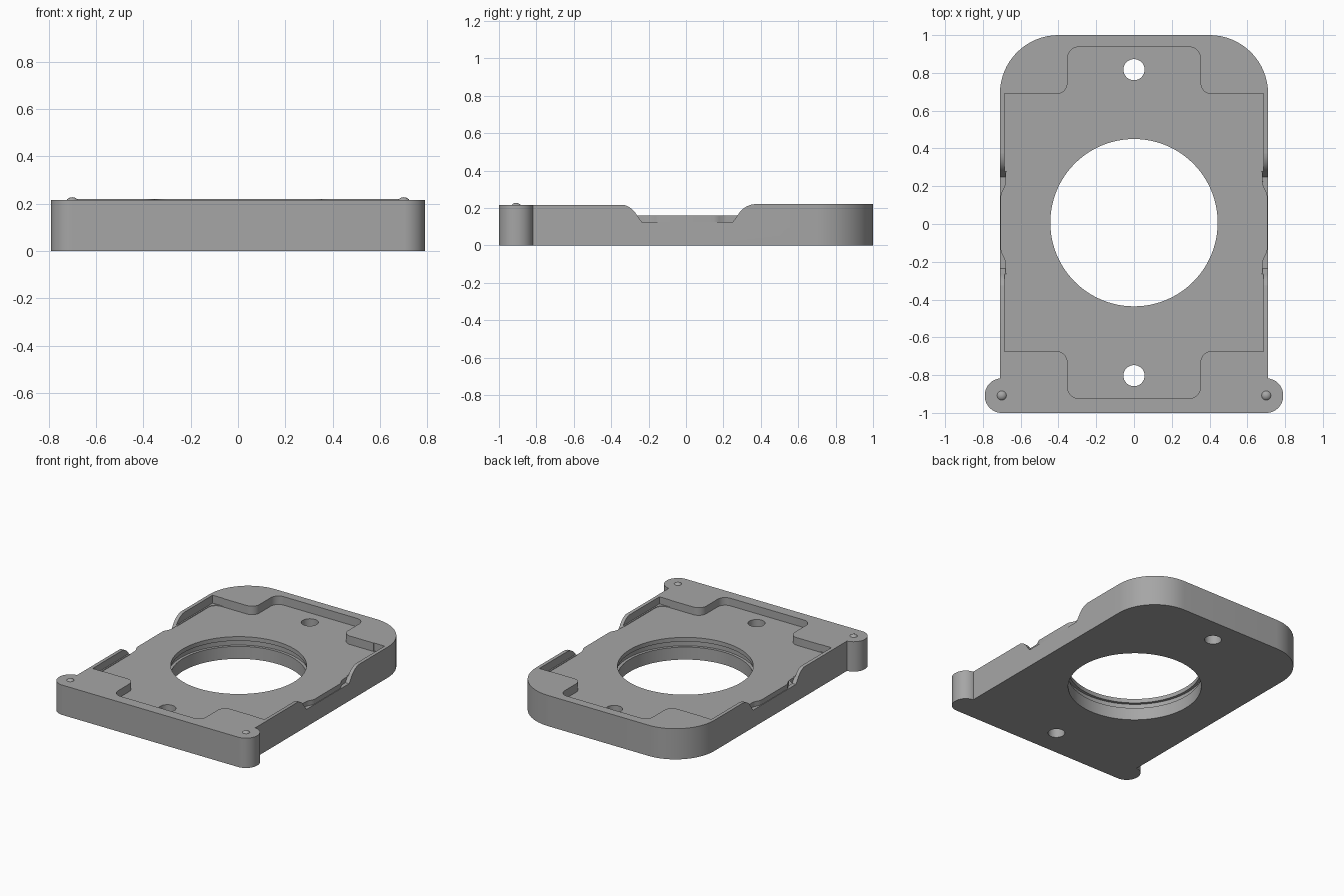
import bpy, bmesh, math
from mathutils import Vector, Matrix

if "Cube" in bpy.data.objects:
    bpy.data.objects.remove(bpy.data.objects["Cube"])

CY = 0.007                      # centre line of the pocket and bore
FLOOR, TOP, TOP_FRONT = 0.16, 0.221, 0.215

grey = bpy.data.materials.new("mid grey")
grey.diffuse_color = (0.38, 0.38, 0.38, 1)
grey.use_nodes = True
grey.node_tree.nodes["Principled BSDF"].inputs["Base Color"].default_value = grey.diffuse_color


def fillet(corners, seg=10):
    """Closed outline from (x, y, radius) corners."""
    pts, n = [], len(corners)
    for i, (x, y, r) in enumerate(corners):
        p = Vector((x, y))
        if r == 0:
            pts.append(p)
            continue
        a = (Vector(corners[i - 1][:2]) - p).normalized()
        b = (Vector(corners[(i + 1) % n][:2]) - p).normalized()
        half = a.angle(b) / 2
        c = p + (a + b).normalized() * (r / math.sin(half))
        t = r / math.tan(half)
        u, v = p + a * t - c, p + b * t - c
        sweep = u.angle(v)
        for k in range(seg + 1):
            f = k / seg
            pts.append(c + (u * math.sin((1 - f) * sweep) + v * math.sin(f * sweep)) / math.sin(sweep))
    return pts


def prism(name, outline, z0, z1, top=None):
    """Solid between an outline at z0 and a matching one at z1."""
    bm = bmesh.new()
    lo = [bm.verts.new((p[0], p[1], z0)) for p in outline]
    hi = [bm.verts.new((p[0], p[1], z1)) for p in (top or outline)]
    bm.faces.new(lo[::-1])
    bm.faces.new(hi)
    for i in range(len(lo)):
        j = (i + 1) % len(lo)
        bm.faces.new((lo[i], lo[j], hi[j], hi[i]))
    bmesh.ops.recalc_face_normals(bm, faces=bm.faces)
    me = bpy.data.meshes.new(name)
    bm.to_mesh(me)
    bm.free()
    ob = bpy.data.objects.new(name, me)
    bpy.context.collection.objects.link(ob)
    me.materials.append(grey)
    return ob


def circle(r, y, n):
    return [(r * math.cos(2 * math.pi * k / n), y + r * math.sin(2 * math.pi * k / n)) for k in range(n)]


def box(x0, x1, y0, y1):
    return [(x0, y0), (x1, y0), (x1, y1), (x0, y1)]


def activate(ob):
    bpy.ops.object.select_all(action='DESELECT')
    ob.select_set(True)
    bpy.context.view_layer.objects.active = ob


def cut(ob, cutter):
    activate(ob)
    m = ob.modifiers.new("cut", 'BOOLEAN')
    m.operation, m.solver, m.object = 'DIFFERENCE', 'EXACT', cutter
    bpy.ops.object.modifier_apply(modifier=m.name)
    bpy.data.objects.remove(cutter)


# Base plate: large round corners at the back, round ears at the front
right = [(0.79, -1, 0.09), (0.79, -0.817, 0.09), (0.71, -0.817, 0), (0.71, 1, 0.31)]
left = [(-x, y, r) for x, y, r in reversed(right)]
plate = prism("base_plate", fillet(right + left, 16), 0, TOP)

# Slightly lower front half
cut(plate, prism("front_step", box(-1, 1, -1.2, 0), TOP_FRONT, 0.4))

# Cross-shaped pocket with rounded corners, and its square-cornered side reliefs
quarter = [(0.675, 0.68, 0.06), (0.352, 0.68, 0.06), (0.352, 0.93, 0.06)]
upper = quarter + [(-x, y, r) for x, y, r in reversed(quarter)]
pocket = upper + [(-x, -y, r) for x, y, r in upper]
cut(plate, prism("pocket", [(p.x, p.y + CY) for p in fillet(pocket)], FLOOR, 0.4))
for s in (-1, 1):
    cut(plate, prism("side_relief", box(*sorted((s * 0.6, s * 0.685)), CY - 0.683, CY + 0.683), FLOOR + 0.004, 0.4))

# Side openings with rounded shoulders, cut across the full width
R = 0.115
arc = [(0.37 - R * math.sin(math.radians(a)), TOP - R + R * math.cos(math.radians(a))) for a in range(62, -1, -6)]
arc = [(0.37 - R * 0.8829, FLOOR)] + arc[1:] + [(0.37, 0.4)]
profile = arc + [(-y, z) for y, z in reversed(arc)]
opening = prism("side_opening", profile, -1, 1)
opening.data.transform(Matrix(((0, 0, 1, 0), (1, 0, 0, CY), (0, 1, 0, 0), (0, 0, 0, 1))))
cut(plate, opening)

# Low recesses outside the curved tab of the floor
half = [(0.682, 0.205), (0.687, 0.188), (0.697, 0.17), (0.704, 0.155), (0.706, 0.14)]


def recess(s, end):
    up = [(0.76, end), (0.68, end)] + half
    pts = up + [(x, -y) for x, y in reversed(up)]
    return [(s * x, y + CY) for x, y in pts]


for s in (-1, 1):
    cut(plate, prism("low_recess", recess(s, 0.243), 0.125, FLOOR + 0.002, recess(s, 0.27)))

# Main bore with an inner groove, and two screw holes
cut(plate, prism("bore", circle(0.443, CY, 96), -0.1, 0.4))
cut(plate, prism("bore_groove", circle(0.463, CY, 96), 0.09, 0.13))
for y in (0.81, -0.81):
    cut(plate, prism("screw_hole", circle(0.056, y + CY, 32), -0.1, 0.4))
activate(plate)
bpy.ops.object.shade_smooth_by_angle(angle=math.radians(25))

# Small domed pips on the ears
for s, side in ((-1, "left"), (1, "right")):
    bpy.ops.mesh.primitive_uv_sphere_add(segments=24, ring_count=12, radius=0.03,
                                         location=(s * 0.70, -0.908, TOP_FRONT - 0.016))
    pip = bpy.context.object
    pip.name = side + "_pip"
    pip.scale.z = 0.95
    pip.data.materials.append(grey)
    bpy.ops.object.shade_smooth()
